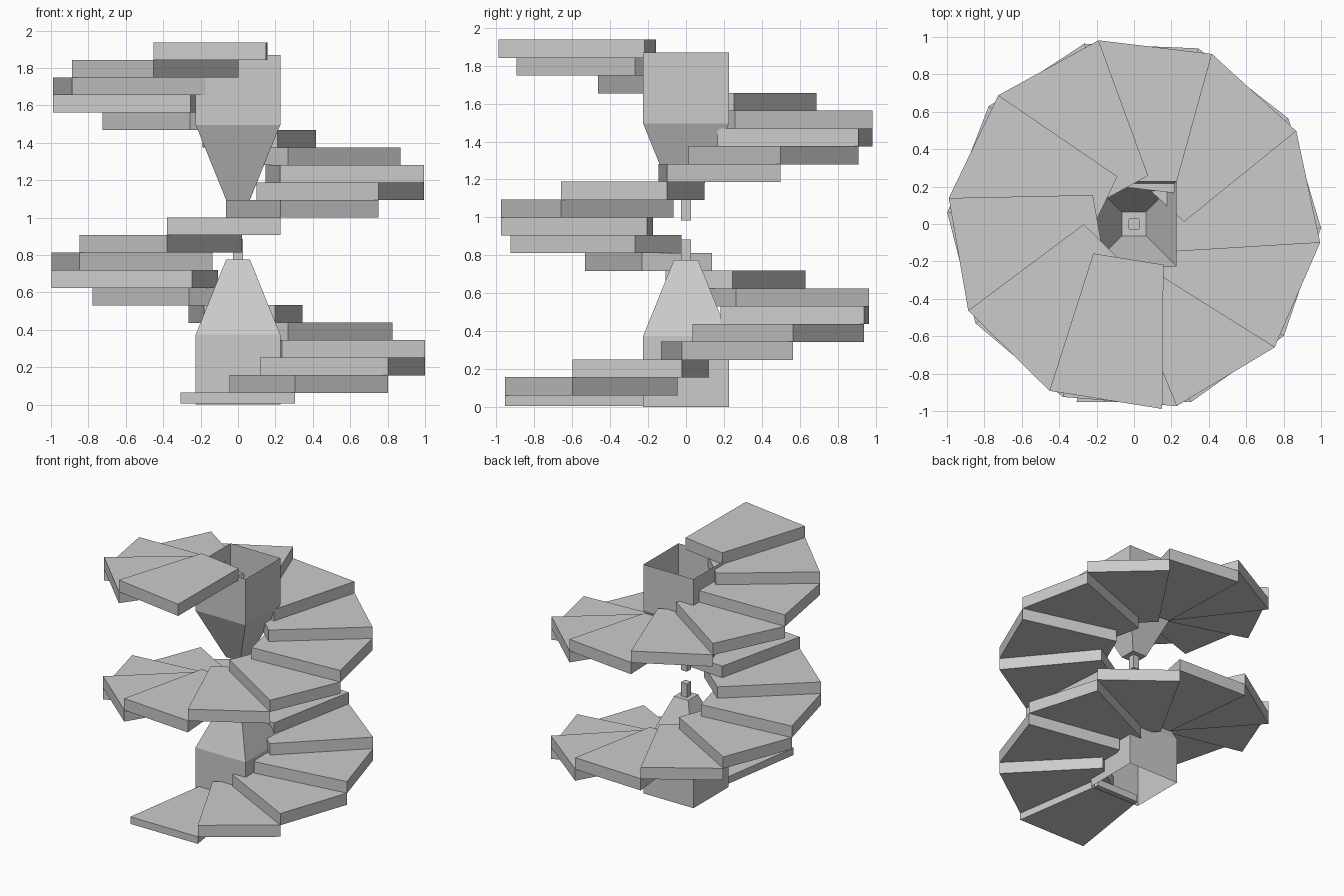
import bpy
from math import radians, sin, cos

if "Cube" in bpy.data.objects:
    bpy.data.objects.remove(bpy.data.objects["Cube"])

STEPS = 21
TURN = 35.55          # degrees per step
RISE = 0.0936
FIRST_TOP = 0.065
HALF = radians(TURN / 2)


def make_object(name, verts, faces):
    mesh = bpy.data.meshes.new(name)
    mesh.from_pydata(verts, [], faces)
    mesh.update()
    obj = bpy.data.objects.new(name, mesh)
    bpy.context.collection.objects.link(obj)
    return obj


def square_loft(name, sections):
    """Stack of square rings (half width, z); open at the start, capped at the end."""
    verts, faces = [], []
    for w, z in sections:
        verts += [(-w, -w, z), (w, -w, z), (w, w, z), (-w, w, z)]
    for s in range(len(sections) - 1):
        for k in range(4):
            a, b = s * 4 + k, s * 4 + (k + 1) % 4
            face = (a, b, b + 4, a + 4)
            faces.append(face if sections[-1][1] > sections[0][1] else face[::-1])
    n = len(verts)
    cap = (n - 4, n - 3, n - 2, n - 1)
    faces.append(cap if sections[-1][1] > sections[0][1] else cap[::-1])
    return make_object(name, verts, faces)


# Wedge treads winding counterclockwise upwards
plan = [(0.19, -0.19), (cos(HALF), -sin(HALF)), (cos(HALF), sin(HALF)), (0.19, 0.19)]
for i in range(STEPS):
    top = FIRST_TOP + i * RISE
    bottom = 0.007 if i == 0 else top - RISE - 0.002
    a = radians(269.9 + i * TURN)
    ring = [(x * cos(a) - y * sin(a), x * sin(a) + y * cos(a)) for x, y in plan]
    verts = [(x, y, bottom) for x, y in ring] + [(x, y, top) for x, y in ring]
    faces = [(3, 2, 1, 0), (4, 5, 6, 7)]
    faces += [(k, (k + 1) % 4, (k + 1) % 4 + 4, k + 4) for k in range(4)]
    make_object(f"stair_step_{i + 1:02d}", verts, faces)

# Central column: two open-ended shells tapering to facing pegs
profile = [(0.226, 0.0), (0.226, 0.375), (0.064, 0.775), (0.027, 0.775), (0.027, 0.885)]
square_loft("lower_column", profile)
square_loft("upper_column", [(w, 1.87 - z) for w, z in profile])
